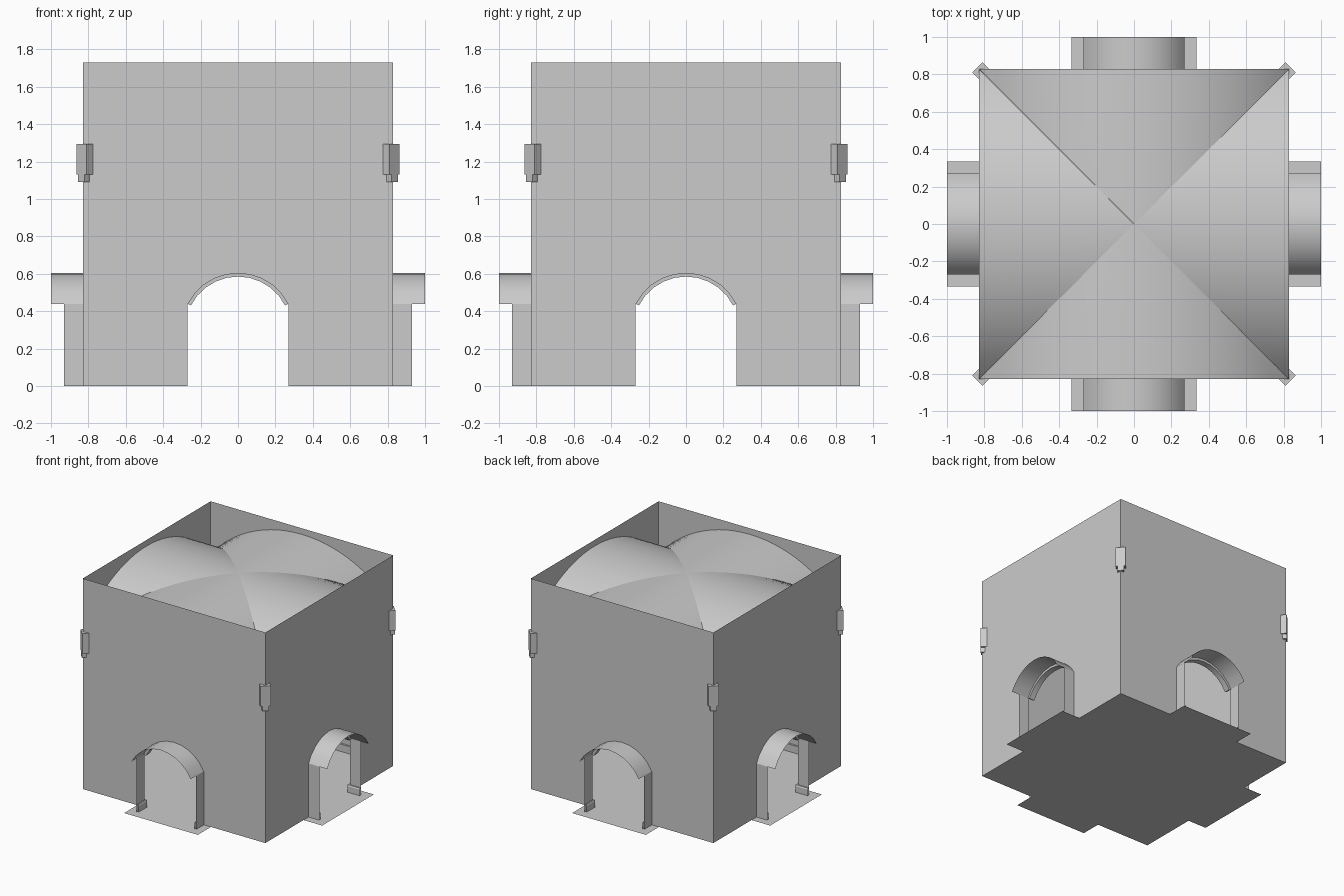
import bpy, bmesh
from math import sin, cos, asin, pi, sqrt
from mathutils import Matrix

if "Cube" in bpy.data.objects:
    bpy.data.objects.remove(bpy.data.objects["Cube"])

W, H = 0.83, 1.73              # half width and height of walls
DW, SPRING, R = 0.27, 0.44, 0.303   # door half width, spring height, arch radius
CZ = SPRING - sqrt(R * R - DW * DW)
CROWN, VR = 1.68, 1.10         # vault crown height and radius


def make(name, verts, faces, turn=0, smooth=False):
    me = bpy.data.meshes.new(name)
    me.from_pydata(verts, [], faces)
    me.transform(Matrix.Rotation(turn, 4, 'Z'))
    me.validate()
    ob = bpy.data.objects.new(name, me)
    bpy.context.collection.objects.link(ob)
    if smooth:
        bpy.ops.object.select_all(action='DESELECT')
        ob.select_set(True)
        bpy.context.view_layer.objects.active = ob
        bpy.ops.object.shade_smooth_by_angle(angle=0.6)
    return ob


def box(name, x0, x1, y0, y1, z0, z1, turn=0):
    v = [(x, y, z) for z in (z0, z1) for x, y in ((x0, y0), (x1, y0), (x1, y1), (x0, y1))]
    f = [(3, 2, 1, 0), (4, 5, 6, 7)] + [(i, (i + 1) % 4, (i + 1) % 4 + 4, i + 4) for i in range(4)]
    return make(name, v, f, turn)


def strip(name, prof, y0, y1, turn, closed=False, smooth=False):
    n = len(prof)
    v = [(x, y, z) for y in (y0, y1) for x, z in prof]
    f = [(i, (i + 1) % n, (i + 1) % n + n, i + n) for i in range(n if closed else n - 1)]
    return make(name, v, f, turn, smooth)


def arc(r, n=10):
    a = asin(DW / R)
    return [(r * sin(-a + 2 * a * i / n), CZ + r * cos(-a + 2 * a * i / n)) for i in range(n + 1)]


# cross-shaped floor with door sills
quarter = [(-W, -W), (-0.335, -W), (-0.335, -1.0), (0.335, -1.0), (0.335, -W)]
pts = []
for k in range(4):
    m = Matrix.Rotation(k * pi / 2, 3, 'Z')
    pts += [tuple(m @ Matrix.Translation((x, y, 0)).translation) for x, y in quarter]
make("floor", pts, [tuple(range(len(pts)))])

outer, inner = arc(R), arc(R - 0.02)
for k in range(4):
    t = k * pi / 2
    # wall with arched opening
    outline = [(-W, 0), (-DW, 0)] + outer + [(DW, 0), (W, 0), (W, H), (-W, H)]
    make("wall", [(x, -W, z) for x, z in outline], [tuple(range(len(outline)))], t)
    # barrel hood over the door and trim ring at the wall
    strip("door_hood", outer, -1.0, -W, t, smooth=True)
    n = len(outer)
    ring = outer + inner[::-1]
    tr = strip("arch_trim", ring, -W - 0.01, -W + 0.04, t, closed=True, smooth=True)
    bm = bmesh.new()
    bm.from_mesh(tr.data)
    bm.verts.ensure_lookup_table()
    for o in (0, 2 * n):
        for i in range(n - 1):
            bm.faces.new([bm.verts[o + j] for j in (i, i + 1, 2 * n - 2 - i, 2 * n - 1 - i)])
    bmesh.ops.recalc_face_normals(bm, faces=bm.faces)
    bm.to_mesh(tr.data)
    bm.free()
    for s in (-1, 1):
        # jambs and skirting
        make("door_jamb", [(s * DW, -0.93, 0), (s * DW, -W, 0), (s * DW, -W, SPRING),
                           (s * DW, -0.93, SPRING)], [(0, 1, 2, 3)], t)
        skirt = [(s * DW, 0), (s * 0.255, 0), (s * 0.255, 0.05), (s * 0.26, 0.06), (s * DW, 0.06)]
        sk = strip("jamb_skirting", skirt, -0.93, -W + 0.015, t, closed=True)
        a, b = sorted((s * DW, s * W))
        box("wall_skirting", a, b, -W, -W + 0.015, 0, 0.06, t)

    # one lunette of the groin vault
    nu, nv = 24, 12
    v, f = [], []
    for j in range(nv + 1):
        for i in range(nu + 1):
            y = W * j / nv
            x = y * (2 * i / nu - 1)
            v.append((x, -y, CROWN - VR + sqrt(VR * VR - x * x)))
    for j in range(nv):
        for i in range(nu):
            p = j * (nu + 1) + i
            f.append((p, p + nu + 1, p + nu + 2, p + 1))
    vault = make("vault_lunette", v, f, t)
    bm = bmesh.new()
    bm.from_mesh(vault.data)
    bmesh.ops.remove_doubles(bm, verts=bm.verts, dist=1e-5)
    for face in bm.faces:
        face.smooth = True
    bm.to_mesh(vault.data)
    bm.free()

    # corner capital and collar, set diagonally and poking through the corner
    d = t + pi / 4
    box("capital", 0.95, 1.184, -0.039, 0.039, 1.13, 1.295, d)
    box("capital_collar", 0.97, 1.184, -0.025, 0.025, 1.09, 1.13, d)
    # interior plinth and slim column
    box("column_plinth", 0.63, 0.79, 0.63, 0.79, 0, 0.06, t)
    circ = [(1.004 + 0.035 * cos(i * pi / 6), 0.035 * sin(i * pi / 6)) for i in range(12)]
    make("column_shaft", [(x, y, z) for z in (0.06, 1.13) for x, y in circ],
         [(i, (i + 1) % 12, (i + 1) % 12 + 12, i + 12) for i in range(12)], d, True)
